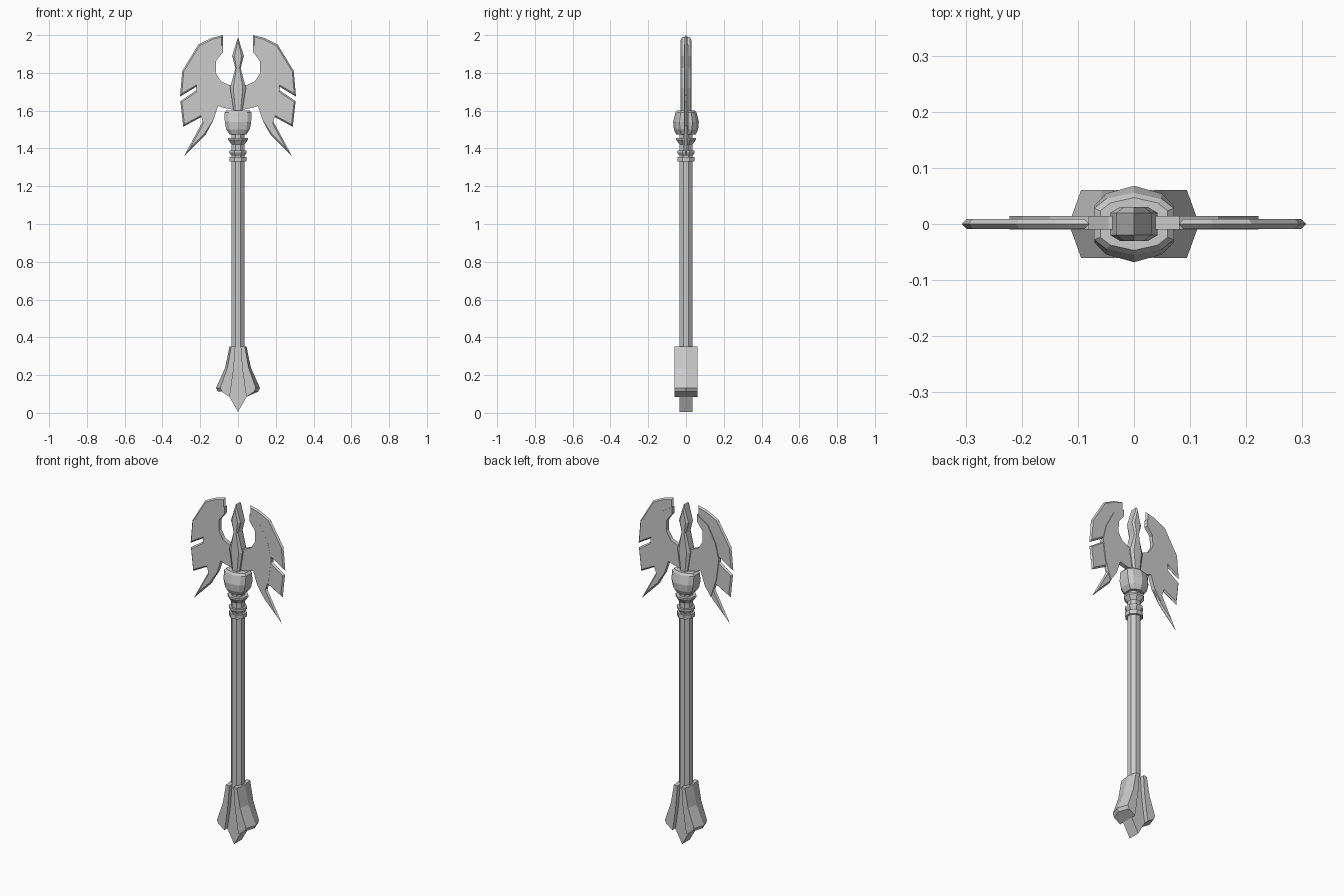
import bpy, bmesh, math

old = bpy.data.objects.get("Cube")
if old:
    bpy.data.objects.remove(old)

steel = bpy.data.materials.new("plain_grey")
steel.use_nodes = True
GREY = (0.6, 0.6, 0.6, 1)
steel.diffuse_color = GREY
steel.node_tree.nodes["Principled BSDF"].inputs["Base Color"].default_value = GREY


def finish(bm, name):
    bmesh.ops.recalc_face_normals(bm, faces=bm.faces)
    mesh = bpy.data.meshes.new(name)
    bm.to_mesh(mesh)
    bm.free()
    mesh.materials.append(steel)
    obj = bpy.data.objects.new(name, mesh)
    bpy.context.collection.objects.link(obj)
    return obj


def loft(name, rings):
    """Bridge closed rings of equal length and cap both ends."""
    bm = bmesh.new()
    loops = [[bm.verts.new(p) for p in ring] for ring in rings]
    n = len(loops[0])
    for a, b in zip(loops, loops[1:]):
        for i in range(n):
            j = (i + 1) % n
            bm.faces.new((a[i], a[j], b[j], b[i]))
    bm.faces.new(loops[0])
    bm.faces.new(loops[-1])
    return finish(bm, name)


def octagon(r, z):
    r /= math.cos(math.pi / 8)
    angles = [math.pi / 8 + k * math.pi / 4 for k in range(8)]
    return [(r * math.cos(a), r * math.sin(a), z) for a in angles]


def plate(outline, y, side):
    return [(x * side, y, z) for x, z in outline]


# Shaft and stacked neck rings
loft("shaft", [octagon(0.034, 0.2), octagon(0.034, 1.5)])
loft("base_ring", [octagon(0.045, z) for z in (1.33, 1.355)])
loft("lower_neck_ring", [octagon(r, z) for r, z in
                         ((0.028, 1.355), (0.034, 1.36), (0.046, 1.378), (0.046, 1.388))])
loft("upper_neck_ring", [octagon(r, z) for r, z in
                         ((0.034, 1.42), (0.052, 1.445), (0.052, 1.456))])

# Faceted collar with a ridge on front and back
COLLAR = [(1, 0.5), (0.7, 0.8), (0, 1), (-0.7, 0.8),
          (-1, 0.5), (-1, -0.5), (-0.7, -0.8), (0, -1), (0.7, -0.8), (1, -0.5)]
loft("collar", [[(x * rx, y * ry, z) for x, y in COLLAR] for rx, ry, z in
                ((0.045, 0.052, 1.475), (0.062, 0.064, 1.5),
                 (0.07, 0.068, 1.54), (0.071, 0.056, 1.59), (0.06, 0.047, 1.602))])

# Central spike with bevelled front and back
RIGHT = [(0.02, 1.58), (0.042, 1.72), (0.014, 1.825), (0.031, 1.89)]
SPIKE = RIGHT + [(0, 1.99)] + [(-x, z) for x, z in reversed(RIGHT)]
INNER = [(x * 0.6, z - (0.02 if x == 0 else 0)) for x, z in SPIKE]
loft("spike", [plate(INNER, -0.03, 1), plate(SPIKE, -0.02, 1),
               plate(SPIKE, 0.02, 1), plate(INNER, 0.03, 1)])

# Winged blades: bevelled outline plus a raised inner plate
CRESCENT = [(0.105, 1.625), (0.075, 1.615), (0.0, 1.6), (0.0, 1.735), (0.045, 1.735),
            (0.09, 1.755), (0.118, 1.8), (0.115, 1.865), (0.08, 1.91), (0.08, 2.0)]
BLADE = CRESCENT + [
    (0.14, 1.985), (0.21, 1.95), (0.295, 1.81), (0.307, 1.675),
    (0.218, 1.728), (0.21, 1.715), (0.305, 1.65), (0.29, 1.515), (0.178, 1.575),
    (0.18, 1.555), (0.287, 1.357), (0.17, 1.475), (0.13, 1.55)]
PLATE = CRESCENT[:-1] + [(0.08, 1.95), (0.15, 1.905), (0.2, 1.81), (0.222, 1.72),
                         (0.205, 1.6), (0.17, 1.49), (0.13, 1.55)]
for label, side in (("left", 1), ("right", -1)):
    bm = bmesh.new()
    for flip in (1, -1):
        verts = [bm.verts.new(p) for p in plate(BLADE[::flip], 0, side)]
        face = bm.faces.new(verts)
        face.normal_update()
        bmesh.ops.inset_individual(bm, faces=[face], thickness=0.008, depth=0.009,
                                   use_even_offset=True)
    bmesh.ops.remove_doubles(bm, verts=bm.verts, dist=0.0001)
    finish(bm, label + "_blade")
    loft(label + "_blade_plate", [plate(PLATE, y, side) for y in (-0.0095, 0.014)])

# Pommel: pointed core between two ridged flanges
CORE = [(0.02, 0.352), (0.03, 0.24), (0.048, 0.09), (0, 0.005)]
CORE += [(-x, z) for x, z in CORE[-2::-1]]
loft("pommel_core", [plate(CORE, y, 1) for y in (-0.035, 0.035)])

# Inner x, inner z, front edge x, ridge x, outer z
FLANGE = [(0.014, 0.352, 0.036, 0.045, 0.352), (0.022, 0.24, 0.056, 0.068, 0.24),
          (0.04, 0.11, 0.094, 0.116, 0.132), (0.045, 0.085, 0.085, 0.106, 0.112)]
for label, side in (("left", 1), ("right", -1)):
    loft(label + "_pommel_flange", [
        [(xi * side, -0.061, zi), (xo * side, -0.061, zo), (xr * side, 0, zo),
         (xo * side, 0.061, zo), (xi * side, 0.061, zi)]
        for xi, zi, xo, xr, zo in FLANGE])
